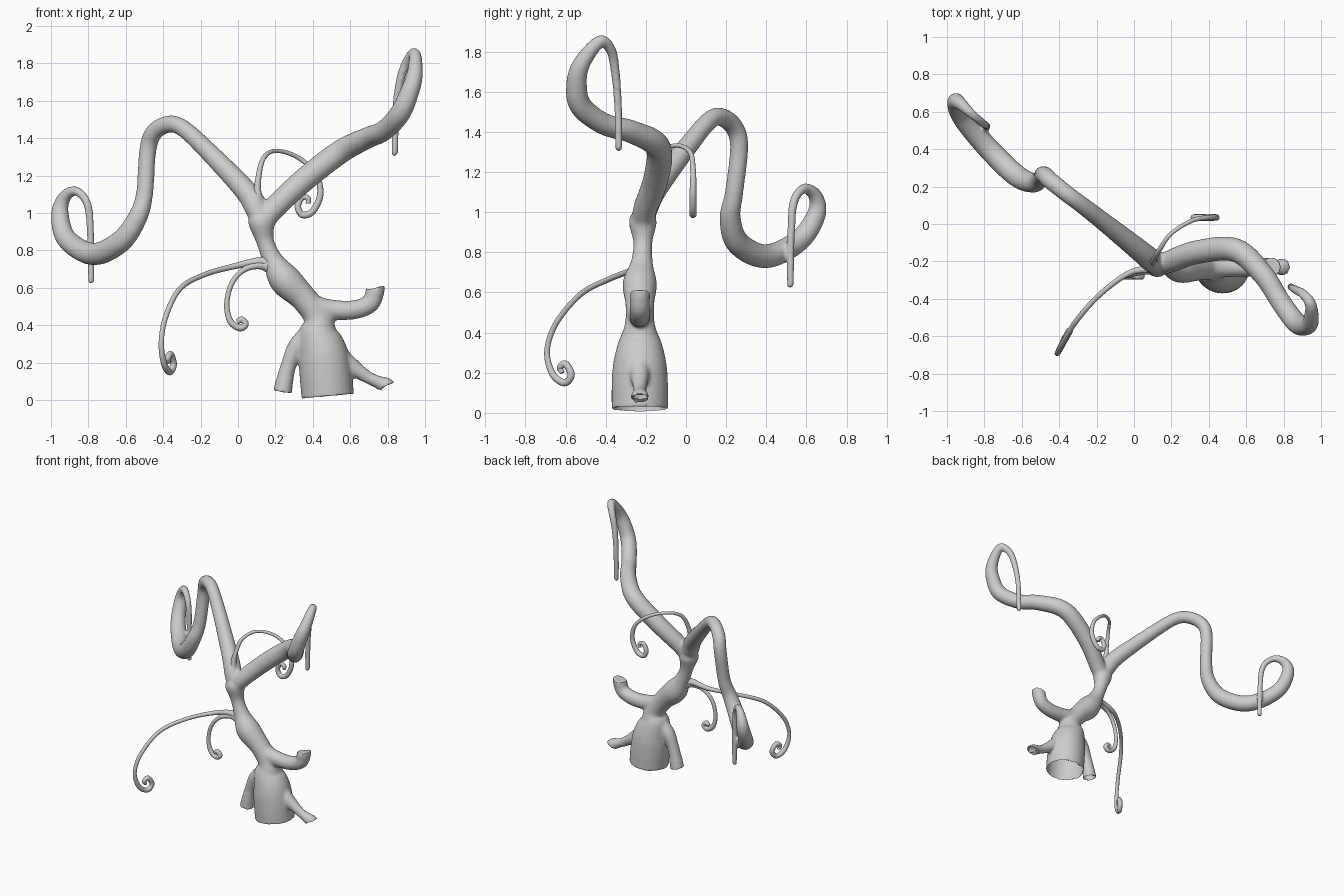
import bpy, bmesh, math
from mathutils import Vector


def spline(pts, steps):
    """Catmull-Rom through (x, y, z, radius) points."""
    P = [Vector(p) for p in pts]
    P = [2 * P[0] - P[1]] + P + [2 * P[-1] - P[-2]]
    out = []
    for i in range(1, len(P) - 2):
        a, b, c, d = P[i - 1:i + 3]
        for s in range(steps):
            t = s / steps
            out.append(0.5 * (2 * b + (c - a) * t + (2 * a - 5 * b + 4 * c - d) * t * t
                              + (3 * b - a - 3 * c + d) * t ** 3))
    return out + [P[-2]]


def tube(bm, pts, sides=24, steps=8, end_dir=None):
    """Sweep a circle of varying radius along the path, capped at both ends."""
    path = spline(pts, steps)
    pos = [p.to_3d() for p in path]
    n = len(pos)
    side, rings = Vector((0, 1, 0.01)), []
    for i in range(n):
        t = (pos[min(i + 1, n - 1)] - pos[max(i - 1, 0)]).normalized()
        if i == n - 1 and end_dir:
            t = Vector(end_dir).normalized()
        side = side - t * side.dot(t)
        if side.length < 1e-3:
            side = t.orthogonal()
        side.normalize()
        up = t.cross(side)
        r = path[i].w
        rings.append([bm.verts.new(pos[i] + r * (math.cos(a) * side + math.sin(a) * up))
                      for a in (2 * math.pi * k / sides for k in range(sides))])
    for A, B in zip(rings, rings[1:]):
        for k in range(sides):
            j = (k + 1) % sides
            bm.faces.new((A[k], A[j], B[j], B[k]))
    bm.faces.new(rings[0][::-1])
    bm.faces.new(rings[-1])


def finish(bm, name):
    mesh = bpy.data.meshes.new(name)
    bm.to_mesh(mesh)
    bm.free()
    ob = bpy.data.objects.new(name, mesh)
    bpy.context.collection.objects.link(ob)
    return ob


def shade(ob):
    bpy.ops.object.select_all(action='DESELECT')
    ob.select_set(True)
    bpy.context.view_layer.objects.active = ob
    bpy.ops.object.shade_smooth_by_angle(angle=math.radians(45))


core = bmesh.new()
# trunk
tube(core, [(.48, -.23, .02, .14), (.468, -.23, .15, .14), (.455, -.23, .25, .132),
            (.43, -.23, .35, .108), (.425, -.23, .44, .075), (.35, -.23, .545, .072),
            (.25, -.23, .645, .085), (.185, -.22, .75, .055), (.145, -.215, .85, .048),
            (.125, -.215, .95, .07), (.115, -.21, 1.0, .05)], 40)
# left limb
tube(core, [(.135, -.215, .93, .05), (.10, -.20, 1.02, .062), (.04, -.15, 1.12, .06),
            (-.16, .01, 1.33, .05), (-.29, .11, 1.45, .046), (-.37, .17, 1.475, .046),
            (-.45, .235, 1.43, .047), (-.483, .265, 1.33, .046), (-.50, .24, 1.10, .046),
            (-.54, .22, .97, .053), (-.63, .26, .845, .06), (-.775, .40, .78, .06),
            (-.915, .565, .86, .055), (-.952, .65, .99, .048), (-.93, .645, 1.08, .036),
            (-.87, .59, 1.118, .026), (-.81, .54, 1.06, .023), (-.79, .525, .93, .021),
            (-.785, .52, .65, .018), (-.785, .52, .63, .013)])
# right limb
tube(core, [(.135, -.215, .93, .05), (.18, -.205, 1.01, .06), (.34, -.15, 1.165, .064),
            (.545, -.14, 1.325, .064), (.69, -.27, 1.40, .058), (.78, -.41, 1.44, .055),
            (.865, -.525, 1.53, .056), (.915, -.545, 1.64, .052), (.945, -.52, 1.74, .044),
            (.945, -.43, 1.85, .032), (.905, -.375, 1.81, .027), (.87, -.355, 1.72, .024),
            (.845, -.34, 1.56, .021), (.838, -.335, 1.33, .019), (.838, -.335, 1.31, .014)])
# cut-off side branch
tube(core, [(.34, -.23, .545, .06), (.41, -.23, .50, .062), (.50, -.23, .482, .055),
            (.625, -.23, .483, .051), (.71, -.23, .52, .05), (.737, -.23, .60, .05)],
     end_dir=(-.3, 0, .95))
# left and right roots
tube(core, [(.38, -.23, .36, .05), (.315, -.23, .285, .05), (.275, -.23, .20, .042),
            (.253, -.23, .12, .045), (.238, -.23, .042, .05)])
tube(core, [(.50, -.23, .27, .06), (.60, -.23, .185, .048), (.69, -.23, .125, .034),
            (.745, -.23, .098, .034), (.795, -.23, .077, .046)], end_dir=(.35, 0, -.93))
raw = finish(core, "tree_source")

# fuse the limbs into one skin, soften the joints, open the root ends
rm = raw.modifiers.new("fuse", 'REMESH')
rm.mode = 'VOXEL'
rm.voxel_size = 0.008
dg = bpy.context.evaluated_depsgraph_get()
bm = bmesh.new()
bm.from_object(raw, dg)
bpy.data.objects.remove(raw)
soft = [v for v in bm.verts if v.co.z > .11
        and not (v.co.z > .56 and .66 < v.co.x < .80 and v.co.z < .65)]
for _ in range(9):
    bmesh.ops.smooth_vert(bm, verts=soft, factor=0.5,
                          use_axis_x=True, use_axis_y=True, use_axis_z=True)
bm.normal_update()
down = Vector((.1, 0, -.99))
caps = [f for f in bm.faces if f.calc_center_median().z < .11 and f.normal.dot(down) > .93]
bmesh.ops.delete(bm, geom=caps, context='FACES')
shade(finish(bm, "trunk_and_limbs"))

# curling tendrils
tendrils = {
    "top_tendril": [
        (.115, -.21, 1.0, .05), (.105, -.205, 1.09, .024), (.108, -.19, 1.18, .016),
        (.135, -.14, 1.29, .013), (.20, -.05, 1.332, .011), (.315, .02, 1.30, .012),
        (.415, .035, 1.21, .014), (.44, .035, 1.10, .017), (.40, .035, 1.01, .018),
        (.345, .035, .99, .018), (.32, .035, 1.035, .017), (.345, .035, 1.085, .016),
        (.375, .035, 1.075, .015), (.375, .035, 1.05, .013)],
    "long_left_tendril": [
        (.20, -.225, .71, .05), (.12, -.24, .74, .025), (-.02, -.26, .715, .016),
        (-.18, -.375, .67, .014), (-.31, -.52, .595, .014), (-.385, -.645, .45, .014),
        (-.41, -.692, .31, .014), (-.395, -.665, .195, .017), (-.365, -.605, .15, .018),
        (-.345, -.572, .19, .018), (-.36, -.60, .243, .018), (-.375, -.628, .225, .016),
        (-.37, -.615, .20, .012)],
    "short_left_tendril": [
        (.20, -.225, .70, .045), (.12, -.245, .72, .022), (.03, -.26, .695, .015),
        (-.035, -.275, .62, .014), (-.06, -.28, .51, .014), (-.04, -.28, .42, .017),
        (.01, -.28, .385, .018), (.04, -.28, .405, .018), (.02, -.28, .43, .017),
        (-.005, -.28, .418, .014)],
}
for name, pts in tendrils.items():
    bm = bmesh.new()
    tube(bm, pts, 16, 8)
    shade(finish(bm, name))
